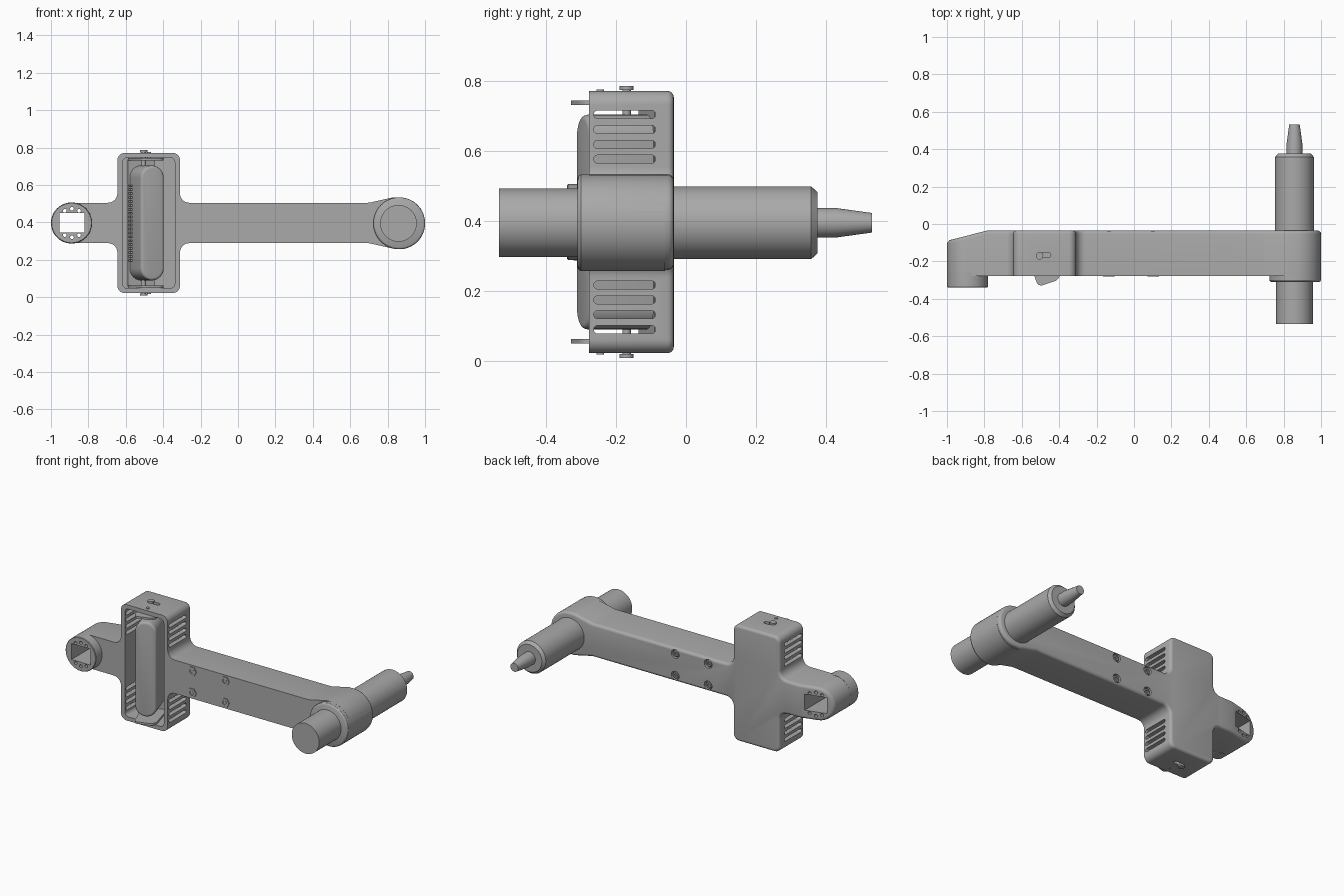
import bpy, bmesh, math
from mathutils import Vector, Matrix

cube = bpy.data.objects.get("Cube")
if cube:
    bpy.data.objects.remove(cube)

grey = bpy.data.materials.new("plain_grey")
grey.use_nodes = True
GREY = (0.4, 0.4, 0.4, 1)
grey.diffuse_color = GREY
grey.node_tree.nodes["Principled BSDF"].inputs["Base Color"].default_value = GREY

ZC = 0.397          # height of the arm axis
TILT = math.radians(18)
PIVOT = Vector((-0.497, -0.17, ZC))


def finish(bm, name):
    bmesh.ops.recalc_face_normals(bm, faces=bm.faces)
    mesh = bpy.data.meshes.new(name)
    bm.to_mesh(mesh)
    bm.free()
    obj = bpy.data.objects.new(name, mesh)
    mesh.materials.append(grey)
    bpy.context.collection.objects.link(obj)
    return obj


def rounded(corners, steps=8):
    """Outline from (u, v, radius) corners with every corner filleted."""
    out = []
    for i, (u, v, r) in enumerate(corners):
        p = Vector((u, v))
        a = (Vector(corners[i - 1][:2]) - p).normalized()
        b = (Vector(corners[(i + 1) % len(corners)][:2]) - p).normalized()
        half = a.angle(b) / 2
        if r == 0:
            out.append(p)
            continue
        centre = p + (a + b).normalized() * r / math.sin(half)
        start = p + a * r / math.tan(half) - centre
        end = p + b * r / math.tan(half) - centre
        turn = start.angle_signed(end)
        for k in range(steps + 1):
            out.append(centre + Matrix.Rotation(-turn * k / steps, 2) @ start)
    return out


def rect(u0, u1, v0, v1, r=0.0):
    return rounded([(u0, v0, r), (u1, v0, r), (u1, v1, r), (u0, v1, r)])


def circle(u, v, r, n=24):
    return [(u + r * math.cos(math.tau * k / n), v + r * math.sin(math.tau * k / n))
            for k in range(n)]


def prism(name, outline, lo, hi, axis="y", bevel=0, side=1, slope=None):
    """Extrude an outline along an axis, optionally rounding one end's rim."""
    place = {"x": lambda u, v, w: (w, u, v), "y": lambda u, v, w: (u, w, v),
             "z": lambda u, v, w: (u, v, w)}[axis]
    bm = bmesh.new()
    ends = [[bm.verts.new(place(p[0], p[1], w)) for p in outline] for w in (lo, hi)]
    for ring in ends:
        bm.faces.new(ring)
    n = len(outline)
    for i in range(n):
        j = (i + 1) % n
        bm.faces.new((ends[0][i], ends[0][j], ends[1][j], ends[1][i]))
    bmesh.ops.recalc_face_normals(bm, faces=bm.faces)
    if slope:
        cut = bmesh.ops.bisect_plane(bm, geom=bm.verts[:] + bm.edges[:] + bm.faces[:],
                                     plane_co=slope[0], plane_no=slope[1], clear_outer=True)
        rim = [e for e in cut["geom_cut"] if isinstance(e, bmesh.types.BMEdge)]
        bmesh.ops.holes_fill(bm, edges=[e for e in bm.edges if e.is_boundary] or rim)
        bmesh.ops.recalc_face_normals(bm, faces=bm.faces)
    if bevel:
        d = Vector(place(0, 0, side))
        rim = []
        for e in bm.edges:
            if len(e.link_faces) == 2:
                lows, highs = sorted(f.normal.dot(d) for f in e.link_faces)
                if highs > 0.9 and lows < 0.3:
                    rim.append(e)
        bmesh.ops.bevel(bm, geom=rim, offset=bevel, segments=4, profile=0.5,
                        affect="EDGES", clamp_overlap=False)
    return finish(bm, name)


def lathe(name, cx, cz, profile, n=48):
    """Turn (y, radius) points around an axis parallel to y."""
    bm = bmesh.new()
    rings = [[bm.verts.new((u, y, v)) for u, v in circle(cx, cz, r, n)] for y, r in profile]
    bm.faces.new(rings[0])
    bm.faces.new(rings[-1])
    for a, b in zip(rings, rings[1:]):
        for i in range(n):
            j = (i + 1) % n
            bm.faces.new((a[i], a[j], b[j], b[i]))
    return finish(bm, name)


def carve(targets, cutter):
    """Subtract the cutter from each target and throw the cutter away."""
    cutter.hide_render = True
    for obj in targets:
        mod = obj.modifiers.new("cut", "BOOLEAN")
        mod.operation, mod.solver, mod.object = "DIFFERENCE", "EXACT", cutter
        bpy.context.view_layer.objects.active = obj
        bpy.ops.object.modifier_apply(modifier=mod.name)
    bpy.data.objects.remove(cutter)


# Arm and box housing as one filleted outline, mirrored about the arm axis
upper = [(-1, 0.108, 0.107), (-0.645, 0.108, 0.05), (-0.645, 0.375, 0.04),
         (-0.31, 0.375, 0.04), (-0.31, 0.108, 0.05), (0.7, 0.108, 0.08),
         (0.83, 0.137, 0.03), (1, 0.137, 0.136)]
corners = [(x, ZC + h, r) for x, h, r in upper]
corners += [(x, ZC - h, r) for x, h, r in reversed(upper)]
housing = prism("arm_housing", rounded(corners), -0.277, -0.035, bevel=0.018,
                slope=((-0.785, -0.035, 0), (-0.248, 0.969, 0)))

# Round socket on the short end
socket = lathe("end_socket", -0.89, ZC, [(-0.34, 0.106), (-0.337, 0.109), (-0.26, 0.11)])

# Box cavity, opening to the front
carve([housing], prism("cavity_cutter", rect(-0.617, -0.338, 0.048, 0.746, 0.025), -0.4, -0.062))

# Vent slots through both side walls of the box
for sign in (-1, 1):
    for k in range(4):
        z = ZC + sign * (0.18 + 0.0425 * k)
        outline = rect(-0.264, -0.087, z - 0.0115, z + 0.0115, 0.0114)
        carve([housing], prism("vent_cutter", outline, -0.7, -0.25, "x"))
    # Adjustment slot in the end walls
    lo, hi = sorted((ZC + sign * 0.33, ZC + sign * 0.4))
    carve([housing], prism("slot_cutter", rect(-0.5, -0.445, -0.178, -0.152, 0.0125), lo, hi, "z"))

# Square hole and small screw holes in the socket
carve([housing, socket], prism("square_cutter", rect(-0.955, -0.82, 0.347, 0.45), -0.5, 0.1))
for sign in (-1, 1):
    for dx, dz in ((-0.038, 0.065), (0, 0.076), (0.038, 0.065)):
        hole = circle(-0.888 + dx, ZC + sign * dz, 0.01, 12)
        carve([housing, socket], prism("screw_hole_cutter", hole, -0.5, 0.1))

# Bolts: hex heads at the front, sunken round heads at the back
for x in (-0.134, 0.102):
    for z in (ZC - 0.07, ZC + 0.07):
        carve([housing], prism("sink_cutter", circle(x, z, 0.028), -0.055, 0.1))
        nut = prism("hex_nut", circle(x, z, 0.031, 6), -0.282, -0.265)
        carve([nut], prism("nut_cutter", circle(x, z, 0.015, 16), -0.4, -0.274))
        lathe("nut_stud", x, z, [(-0.278, 0.009), (-0.27, 0.009)], 12)
        screw = lathe("back_screw", x, z, [(-0.06, 0.022), (-0.043, 0.022), (-0.04, 0.018)], 24)
        carve([screw], prism("key_cutter", circle(x, z, 0.01, 6), -0.05, 0.1))

# Collar with the handle passing through it
lathe("collar", 0.862, ZC - 0.002, [(-0.31, 0.128), (-0.307, 0.134), (-0.3, 0.1385), (-0.06, 0.1385)], 64)
lathe("handle_front", 0.858, ZC - 0.002, [(-0.535, 0.098), (-0.2, 0.098)], 64)
lathe("handle_back", 0.858, ZC - 0.002, [(-0.2, 0.104), (0.358, 0.104), (0.376, 0.088)], 64)
lathe("handle_tip", 0.858, ZC - 0.002, [(0.36, 0.042), (0.43, 0.042), (0.532, 0.028)], 32)


def tilted(obj):
    obj.matrix_world = Matrix.Translation(PIVOT) @ Matrix.Rotation(TILT, 4, "Z")
    return obj


# Tilted capsule head inside the box
tilted(prism("capsule_head", rect(-0.066, 0.066, -0.307, 0.307, 0.065), -0.132, 0.06,
             bevel=0.015, side=-1))
tilted(prism("bracket_back", rect(-0.075, 0.075, -0.345, 0.345, 0.01), 0.06, 0.072))
for k in range(20):
    z = -0.2 + 0.021 * k
    tilted(prism("cooling_rib", rect(-0.076, -0.06, z - 0.005, z + 0.005), 0.015, 0.05))

# Bracket ears, pivot screws and locating pins at both ends
for sign in (-1, 1):
    lo, hi = sorted((sign * 0.335, sign * 0.348))
    ear = rounded([(-0.065, -0.152, 0.025), (0.065, -0.152, 0.04), (0.075, 0.07, 0.01), (-0.075, 0.07, 0.01)])
    tilted(prism("bracket_ear", ear, lo, hi, "z"))
    for label, x, y, r, base, top in (("pivot_neck", -0.505, -0.17, 0.012, 0.3, 0.38),
                                      ("pivot_head", -0.505, -0.17, 0.02, 0.378, 0.389),
                                      ("locating_pin", -0.475, -0.245, 0.011, 0.34, 0.379)):
        lo, hi = sorted((ZC + sign * base, ZC + sign * top))
        prism(label, circle(x, y, r), lo, hi, "z")

# Smooth round surfaces while keeping edges sharp
bpy.ops.object.select_all(action="DESELECT")
for obj in bpy.context.scene.objects:
    if obj.type == "MESH" and grey.name in obj.data.materials:
        obj.select_set(True)
        bpy.context.view_layer.objects.active = obj
bpy.ops.object.shade_smooth_by_angle(angle=math.radians(32))
